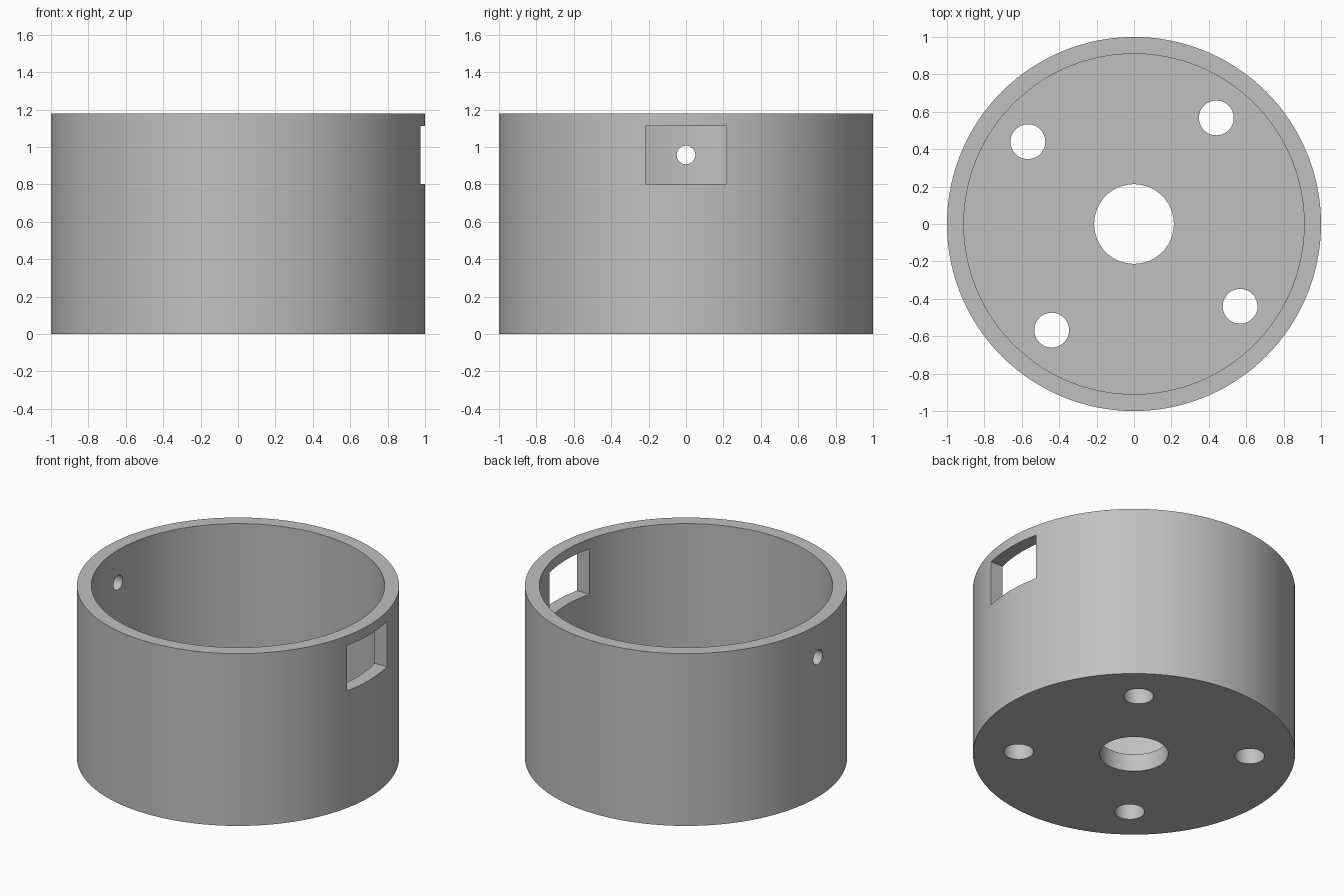
import bpy
import math
from mathutils import Matrix

cube = bpy.data.objects.get("Cube")
if cube:
    bpy.data.objects.remove(cube, do_unlink=True)

HEIGHT, FLOOR = 1.18, 0.12
OUTER, INNER = 1.0, 0.91
SIDES = 128

grey = bpy.data.materials.new("plain grey")
grey.use_nodes = True
colour = (0.53, 0.53, 0.53, 1)
grey.diffuse_color = colour
grey.node_tree.nodes["Principled BSDF"].inputs["Base Color"].default_value = colour


def cylinder(name, radius, depth, centre, sides=64, rotation=(0, 0, 0)):
    bpy.ops.mesh.primitive_cylinder_add(vertices=sides, radius=radius, depth=depth,
                                        location=centre, rotation=rotation)
    bpy.context.object.name = name
    return bpy.context.object


def cut(body, cutter):
    cutter.hide_render = True
    mod = body.modifiers.new(cutter.name, 'BOOLEAN')
    mod.operation, mod.solver, mod.object = 'DIFFERENCE', 'EXACT', cutter
    bpy.context.view_layer.objects.active = body
    bpy.ops.object.modifier_apply(modifier=mod.name)
    bpy.data.objects.remove(cutter, do_unlink=True)


# Open cup: outer wall, hollowed down to the floor
cup = cylinder("cup_housing", OUTER, HEIGHT, (0, 0, HEIGHT / 2), SIDES)
cup.data.materials.append(grey)
cut(cup, cylinder("cavity", INNER, HEIGHT, (0, 0, FLOOR + HEIGHT / 2), SIDES))

# Floor holes: one central bore and four mounting holes a quarter turn apart
cut(cup, cylinder("centre_bore", 0.213, 0.6, (0, 0, 0)))
for i in range(4):
    angle = math.radians(52.2 + 90 * i)
    spot = (0.718 * math.cos(angle), 0.718 * math.sin(angle), 0)
    cut(cup, cylinder("mounting_hole", 0.093, 0.6, spot, 48))

# Rectangular window in the left wall
bpy.ops.mesh.primitive_cube_add(size=1, location=(0.95, 0, 0.957))
window = bpy.context.object
window.name = "window_cutter"
window.data.transform(Matrix.Diagonal((0.5, 0.432, 0.31, 1)))
cut(cup, window)

# Small round hole in the right wall
cut(cup, cylinder("side_hole", 0.05, 0.5, (-0.95, 0, 0.957), 32, (0, math.pi / 2, 0)))

# Smooth walls with crisp rims
bpy.ops.object.select_all(action='DESELECT')
cup.select_set(True)
bpy.context.view_layer.objects.active = cup
bpy.ops.object.shade_smooth_by_angle(angle=math.radians(30))
